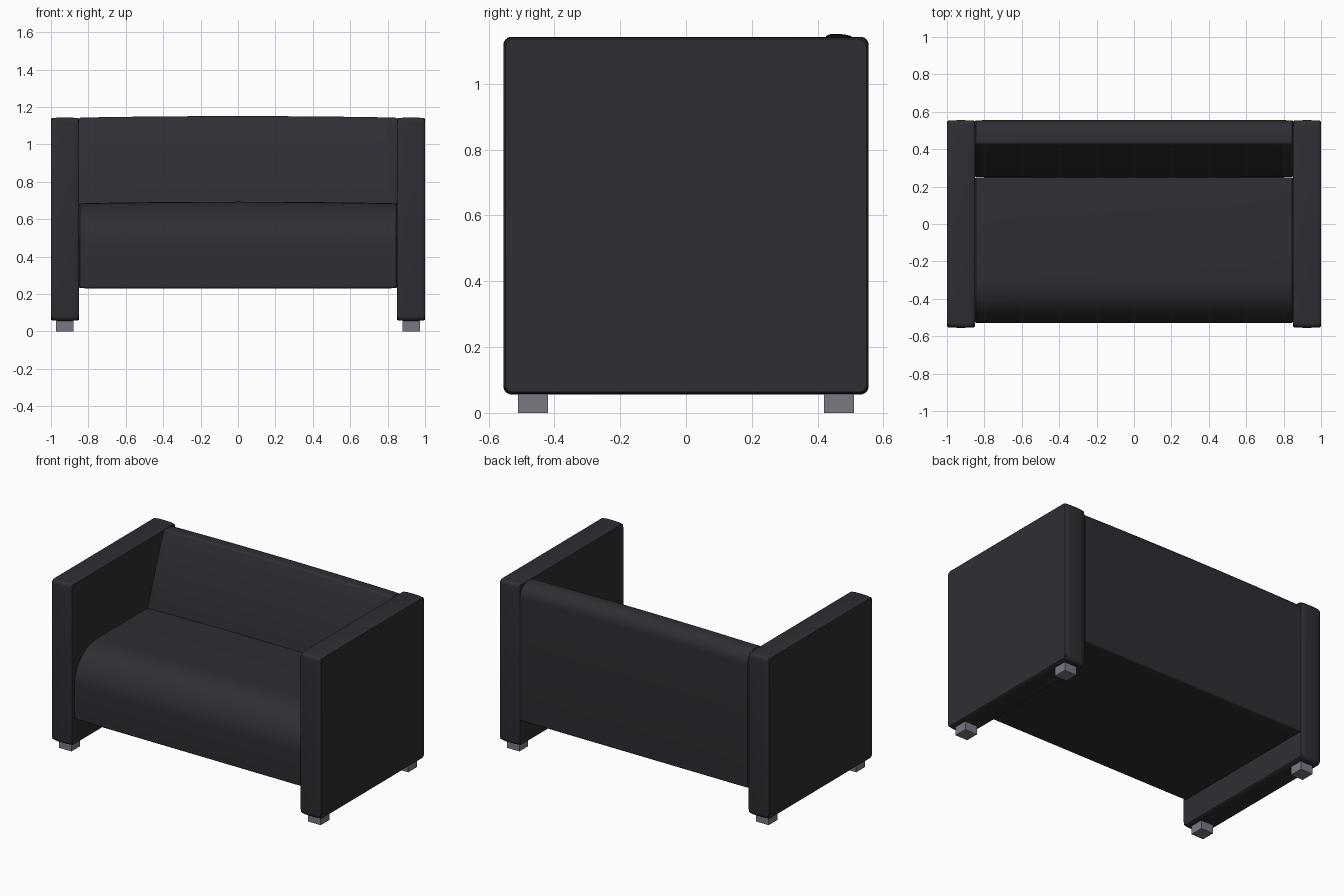
import bpy, bmesh, math
from mathutils import Vector

if "Cube" in bpy.data.objects:
    bpy.data.objects.remove(bpy.data.objects["Cube"])


def material(name, col):
    m = bpy.data.materials.new(name)
    m.diffuse_color = (*col, 1)
    m.use_nodes = True
    m.node_tree.nodes["Principled BSDF"].inputs["Base Color"].default_value = m.diffuse_color
    return m


LEATHER = material("dark upholstery", (0.027, 0.027, 0.034))
METAL = material("grey metal", (0.19, 0.19, 0.23))


def fillet(corners, n=10):
    """Closed (y, z, radius) outline -> list of points with rounded corners."""
    out = []
    for i, (y, z, r) in enumerate(corners):
        p = Vector((y, z))
        a = (Vector(corners[i - 1][:2]) - p).normalized()
        b = (Vector(corners[(i + 1) % len(corners)][:2]) - p).normalized()
        if r == 0:
            out.append(p)
            continue
        half = a.angle(b) / 2
        c = p + (a + b).normalized() * (r / math.sin(half))
        s = p + a * (r / math.tan(half)) - c
        e = p + b * (r / math.tan(half)) - c
        sweep = s.angle(e)
        for k in range(n + 1):
            t = k / n
            v = (s * math.sin((1 - t) * sweep) + e * math.sin(t * sweep)) / math.sin(sweep)
            out.append(c + v)
    return out


def loft(name, outline, sections, mat):
    """Loft a y-z outline through (x, inset, crown) sections; crown lifts the top."""
    bm = bmesh.new()
    ys = [p.x for p in outline]
    zs = [p.y for p in outline]
    cy, hy = (min(ys) + max(ys)) / 2, (max(ys) - min(ys)) / 2
    cz, hz = (min(zs) + max(zs)) / 2, (max(zs) - min(zs)) / 2
    rings = []
    for x, inset, crown in sections:
        rings.append([bm.verts.new((x, cy + (p.x - cy) * (1 - inset / hy),
                                    cz + (p.y - cz) * (1 - inset / hz)
                                    + crown * max(0, (p.y - cz) / hz)))
                      for p in outline])
    n = len(outline)
    for r, s in zip(rings, rings[1:]):
        for i in range(n):
            bm.faces.new((r[i], r[(i + 1) % n], s[(i + 1) % n], s[i]))
    bm.faces.new(rings[0])
    bm.faces.new(rings[-1])
    bmesh.ops.recalc_face_normals(bm, faces=bm.faces)
    me = bpy.data.meshes.new(name)
    bm.to_mesh(me)
    bm.free()
    ob = bpy.data.objects.new(name, me)
    bpy.context.collection.objects.link(ob)
    me.materials.append(mat)
    bpy.ops.object.select_all(action='DESELECT')
    ob.select_set(True)
    bpy.context.view_layer.objects.active = ob
    bpy.ops.object.shade_smooth_by_angle(angle=math.radians(35))
    return ob


# Wide cushions: small rounding at the ends, gentle crown towards the middle
wide = [(-0.852, 0.008, 0), (-0.845, 0.001, 0)]
wide += [(x / 10, 0, 0.008 * (1 - (x / 8.5) ** 2)) for x in range(-8, 9, 2)]
wide += [(0.845, 0.001, 0), (0.852, 0.008, 0)]

# Seat with a rolled front edge
seat = fillet([(-0.53, 0.23, 0.012), (0.25, 0.23, 0), (0.25, 0.685, 0.008), (-0.53, 0.685, 0.23)])
loft("seat", seat, wide, LEATHER)

# Sloping backrest with a rounded rear top edge
back = fillet([(0.25, 0.23, 0), (0.555, 0.23, 0.012), (0.555, 1.143, 0.085),
               (0.427, 1.143, 0.02), (0.25, 0.69, 0)])
loft("backrest", back, wide, LEATHER)

# Side panels and their feet
panel = fillet([(-0.555, 0.056, 0.025), (0.555, 0.056, 0.025),
                (0.555, 1.143, 0.025), (-0.555, 1.143, 0.025)], 6)
for side, s in (("left", -1), ("right", 1)):
    cuts = [(0.85, 0.007), (0.855, 0.003), (0.885, 0.0005), (0.925, 0),
            (0.965, 0.0005), (0.995, 0.003), (1.0, 0.007)]
    loft(side + "_arm_panel", panel, [(s * x, i, 0) for x, i in cuts], LEATHER)
    for end, t in (("front", -1), ("back", 1)):
        foot = [Vector((t * 0.465 + a * 0.046, z))
                for a, z in ((-1, 0), (1, 0), (1, 0.065), (-1, 0.065))]
        loft(f"{end}_{side}_foot", foot, [(s * 0.88, 0, 0), (s * 0.972, 0, 0)], METAL)
